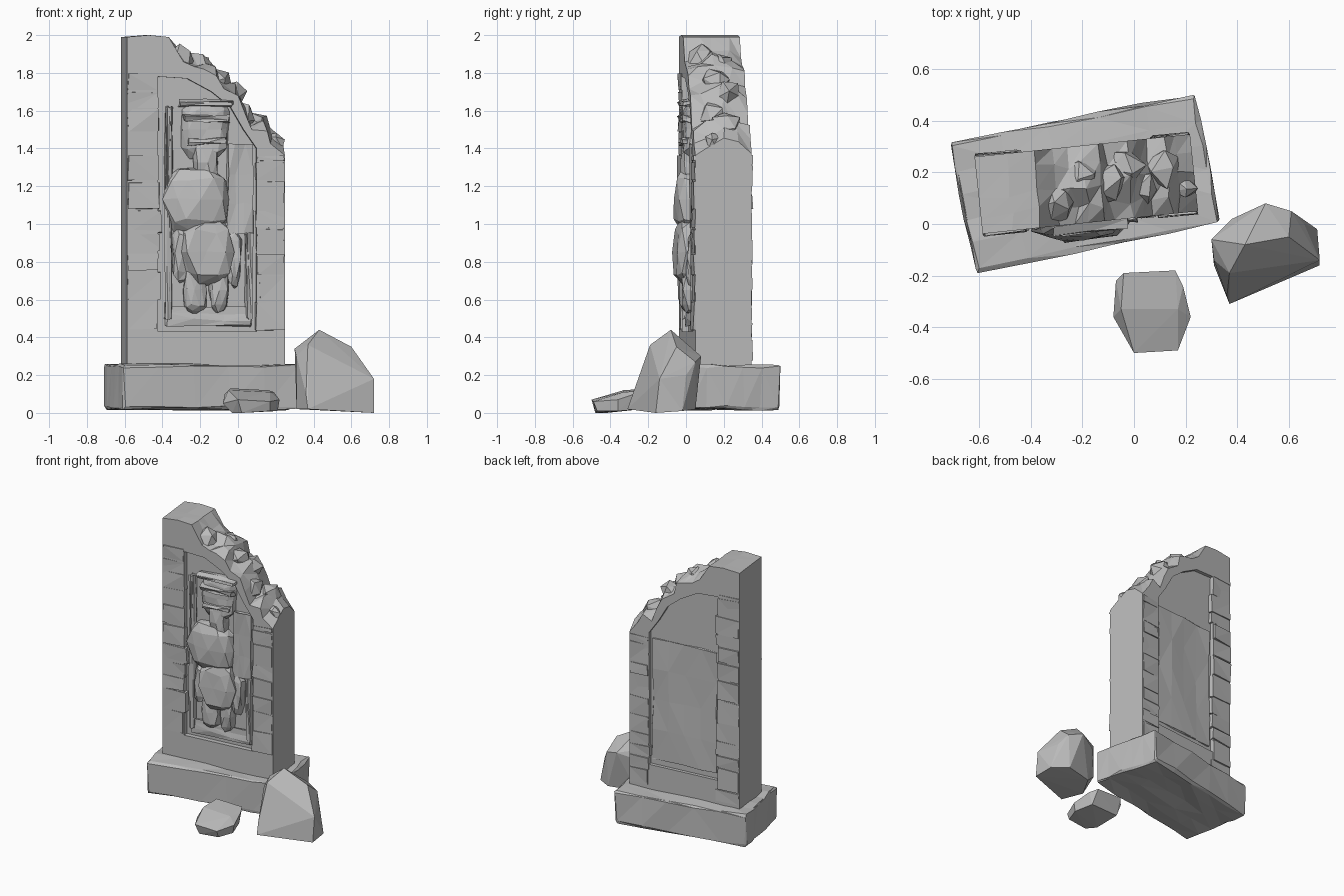
import bpy, bmesh, math, random
from mathutils import Matrix, Vector, noise

random.seed(7)
old = bpy.data.objects.get("Cube")
if old:
    bpy.data.objects.remove(old, do_unlink=True)

stone = bpy.data.materials.new("grey_stone")
stone.use_nodes = True
stone.diffuse_color = (0.5, 0.5, 0.5, 1)
stone.node_tree.nodes["Principled BSDF"].inputs["Base Color"].default_value = (0.5, 0.5, 0.5, 1)

# Slab and plinth stand at slightly different angles
SLAB = Matrix.Translation((-0.185, 0.155, 0)) @ Matrix.Rotation(math.radians(6), 4, "Z")
PLINTH = Matrix.Translation((-0.19, 0.16, 0)) @ Matrix.Rotation(math.radians(11.3), 4, "Z")
HALF = 0.15


def finish(name, bm, frame=None):
    bmesh.ops.recalc_face_normals(bm, faces=bm.faces)
    mesh = bpy.data.meshes.new(name)
    bm.to_mesh(mesh)
    bm.free()
    mesh.materials.append(stone)
    ob = bpy.data.objects.new(name, mesh)
    bpy.context.collection.objects.link(ob)
    if frame:
        mesh.transform(frame)
    return ob


def jitter(bm, amount):
    for v in bm.verts:
        v.co += Vector([random.uniform(-amount, amount) for _ in range(3)])
    bmesh.ops.triangulate(bm, faces=bm.faces)


def add_block(bm, lo, hi, cuts=0):
    size = Vector(hi) - Vector(lo)
    mat = Matrix.Translation((Vector(lo) + Vector(hi)) / 2) @ Matrix.Diagonal((*size, 1))
    verts = bmesh.ops.create_cube(bm, size=1, matrix=mat)["verts"]
    if cuts:
        edges = {e for v in verts for e in v.link_edges}
        bmesh.ops.subdivide_edges(bm, edges=list(edges), cuts=cuts, use_grid_fill=True)


def prism(outline, y0, y1):
    bm = bmesh.new()
    face = bm.faces.new([bm.verts.new((x, y0, z)) for x, z in outline])
    ext = bmesh.ops.extrude_face_region(bm, geom=[face])["geom"]
    for v in ext:
        if isinstance(v, bmesh.types.BMVert):
            v.co.y = y1
    return bm


def boulder(name, points):
    bm = bmesh.new()
    for p in points:
        bm.verts.new(p)
    bmesh.ops.convex_hull(bm, input=bm.verts)
    loose = [v for v in bm.verts if not v.link_faces]
    bmesh.ops.delete(bm, geom=loose, context="VERTS")
    return finish(name, bm)


# Plinth with worn corners
bm = bmesh.new()
add_block(bm, (-0.482, -0.255, 0.02), (0.482, 0.255, 0.255))
bmesh.ops.bevel(bm, geom=bm.edges[:], offset=0.012, segments=1, affect="EDGES")
long_edges = [e for e in bm.edges if e.calc_length() > 0.3]
bmesh.ops.subdivide_edges(bm, edges=long_edges, cuts=4, use_grid_fill=True)
jitter(bm, 0.008)
finish("plinth", bm, PLINTH)

# Slab body: ragged broken top lofted over layers from front to back
skyline = [(-.42, 1.99), (-.3, 2.0), (-.19, 1.99), (-.12, 1.94), (-.05, 1.91), (0, 1.9), (.06, 1.87),
           (.09, 1.8), (.17, 1.76), (.21, 1.66), (.25, 1.57), (.32, 1.59), (.35, 1.52), (.42, 1.48)]
depths = [(-HALF, .07), (-.08, .03), (0, 0), (.08, .01), (HALF, .06)]
bm = bmesh.new()
top, base = [], []
for y, drop in depths:
    row = []
    for i, (x, z) in enumerate(skyline):
        end = i in (0, len(skyline) - 1)
        edge = abs(y) == HALF
        dx = 0 if end else random.uniform(-.012, .012)
        dy = 0 if edge else random.uniform(-.02, .02)
        if x > -.15:
            z -= drop + random.uniform(0, .05)
        row.append(bm.verts.new((x + dx, y + dy, z)))
    top.append(row)
    base.append([bm.verts.new((x, y, .24)) for x in (-.42, .42)])
for a, b in zip(top, top[1:]):
    for i in range(len(a) - 1):
        bm.faces.new((a[i], a[i + 1], b[i + 1]))
        bm.faces.new((a[i], b[i + 1], b[i]))
bm.faces.new(top[0] + base[0][::-1])
bm.faces.new(top[-1] + base[-1][::-1])
for side, end in ((0, 0), (1, -1)):
    bm.faces.new([r[end] for r in top] + [r[side] for r in base][::-1])
bm.faces.new([r[0] for r in base] + [r[1] for r in base][::-1])
slab = finish("slab", bm)

# Recessed panels cut into the front and the back
panel = [(-.255, .43), (.27, .43), (.27, 1.4), (.2, 1.5), (.13, 1.62), (.03, 1.7), (-.1, 1.77), (-.255, 1.78)]
for y0, y1 in ((-HALF - .05, -HALF + .035), (HALF - .025, HALF + .05)):
    cutter = finish("panel_cutter", prism(panel, y0, y1))
    cutter.hide_render = True
    mod = slab.modifiers.new("panel", "BOOLEAN")
    mod.operation = "DIFFERENCE"
    mod.solver = "EXACT"
    mod.object = cutter
    bpy.context.view_layer.objects.active = slab
    bpy.ops.object.modifier_apply(modifier=mod.name)
    bpy.data.objects.remove(cutter, do_unlink=True)
slab.data.transform(SLAB)

# Rough masonry courses on the border strips, front and back
for name, face in (("front_courses", -1), ("back_courses", 1)):
    bm = bmesh.new()
    for x0, x1, limit in ((-.415, -.25, 1.8), (.275, .415, 1.36)):
        z = .28 if face > 0 else .44
        while z < limit:
            h = random.uniform(.07, .16)
            inner = random.uniform(-.012, .012)
            a, b = (x0, x1 + inner) if x0 < 0 else (x0 + inner, x1)
            y = sorted((face * (HALF - .03), face * (HALF + random.uniform(.0, .009))))
            add_block(bm, (a, y[0], z), (b, y[1], min(z + h, limit)))
            z += h + .008
    jitter(bm, .005)
    finish(name, bm, SLAB)

# Inner sill and low mouldings of the front panel
bm = bmesh.new()
add_block(bm, (-.21, -.14, .46), (.24, -.1, .56), 2)
add_block(bm, (-.215, -.15, .5), (-.18, -.1, 1.62), 3)
add_block(bm, (.115, -.15, .95), (.25, -.1, 1.42), 2)
add_block(bm, (.215, -.15, .5), (.25, -.1, .95), 2)
jitter(bm, .007)
finish("panel_moulding", bm, SLAB)

# Weathered relief figure: (x, z, half width, half height, projection)
relief = [("headdress", .0, 1.5, .13, .16, .055), ("head", -.04, 1.13, .18, .18, .095),
          ("crest", .0, 1.33, .07, .12, .065), ("torso", .0, .85, .14, .19, .1),
          ("left_leg", .07, .65, .05, .13, .065), ("right_leg", -.06, .65, .06, .13, .065),
          ("left_arm", .15, .82, .04, .16, .05), ("right_arm", -.13, .84, .05, .15, .05)]
for name, x, z, w, h, out in relief:
    bm = bmesh.new()
    bmesh.ops.create_icosphere(bm, subdivisions=2, radius=1)
    for v in bm.verts:
        # Squash toward a boxy, weather-beaten block
        c = Vector([math.copysign(abs(k) ** .7, k) for k in v.co])
        c *= 1 + .22 * noise.noise(v.co * 2.2 + Vector((x, z, w)) * 20)
        v.co = (x + c.x * w, -HALF + .03 + c.y * out, z + c.z * h)
    jitter(bm, .007)
    finish("relief_" + name, bm, SLAB)

# Raised bands across the headdress
bm = bmesh.new()
for z, w in ((1.62, .14), (1.54, .12), (1.42, .1)):
    add_block(bm, (-w, -.185, z), (w, -.11, z + .035), 1)
jitter(bm, .009)
finish("headdress_bands", bm, SLAB)

# Shallow chipped sheet on the back panel and its sill
bm = bmesh.new()
add_block(bm, (-.235, HALF - .04, .47), (.25, HALF - .016, 1.36), 3)
jitter(bm, .006)
finish("back_panel", bm, SLAB)

# Broken lumps along the ragged top edge
bm = bmesh.new()
for x, y, z, r in ((-.13, -.06, 1.87, .08), (-.02, .03, 1.83, .08), (.08, .0, 1.75, .08),
                   (.15, .05, 1.68, .08), (.2, -.04, 1.57, .08), (.3, .03, 1.51, .08), (.37, -.05, 1.44, .05)):
    mat = Matrix.Translation((x, y, z)) @ Matrix.Rotation(x * 9, 4, "Y")
    bmesh.ops.create_icosphere(bm, subdivisions=1, radius=r, matrix=mat)
jitter(bm, .014)
finish("broken_edge", bm, SLAB)

# Fallen pieces
boulder("large_boulder", [
    (.31, -.16, .02), (.37, -.31, .02), (.72, -.16, 0), (.71, -.02, .01), (.6, .05, .02), (.4, .0, .02),
    (.31, -.05, .1), (.36, -.28, .1), (.72, -.14, .18), (.66, 0, .2), (.61, .05, .27), (.51, .08, .3),
    (.38, .02, .26), (.3, -.06, .34), (.31, -.14, .3), (.37, -.19, .36), (.43, -.08, .44), (.6, -.05, .35)])
boulder("small_boulder", [
    (-.05, -.24, .02), (-.03, -.42, 0), (.02, -.48, 0), (.17, -.47, .01), (.21, -.36, .01), (.17, -.23, .02),
    (-.08, -.36, .05), (-.07, -.22, .1), (-.04, -.19, .13), (.16, -.18, .12), (.19, -.24, .11),
    (.22, -.36, .07), (.17, -.49, .06), (.0, -.5, .07), (-.05, -.33, .12), (.17, -.33, .11)])
